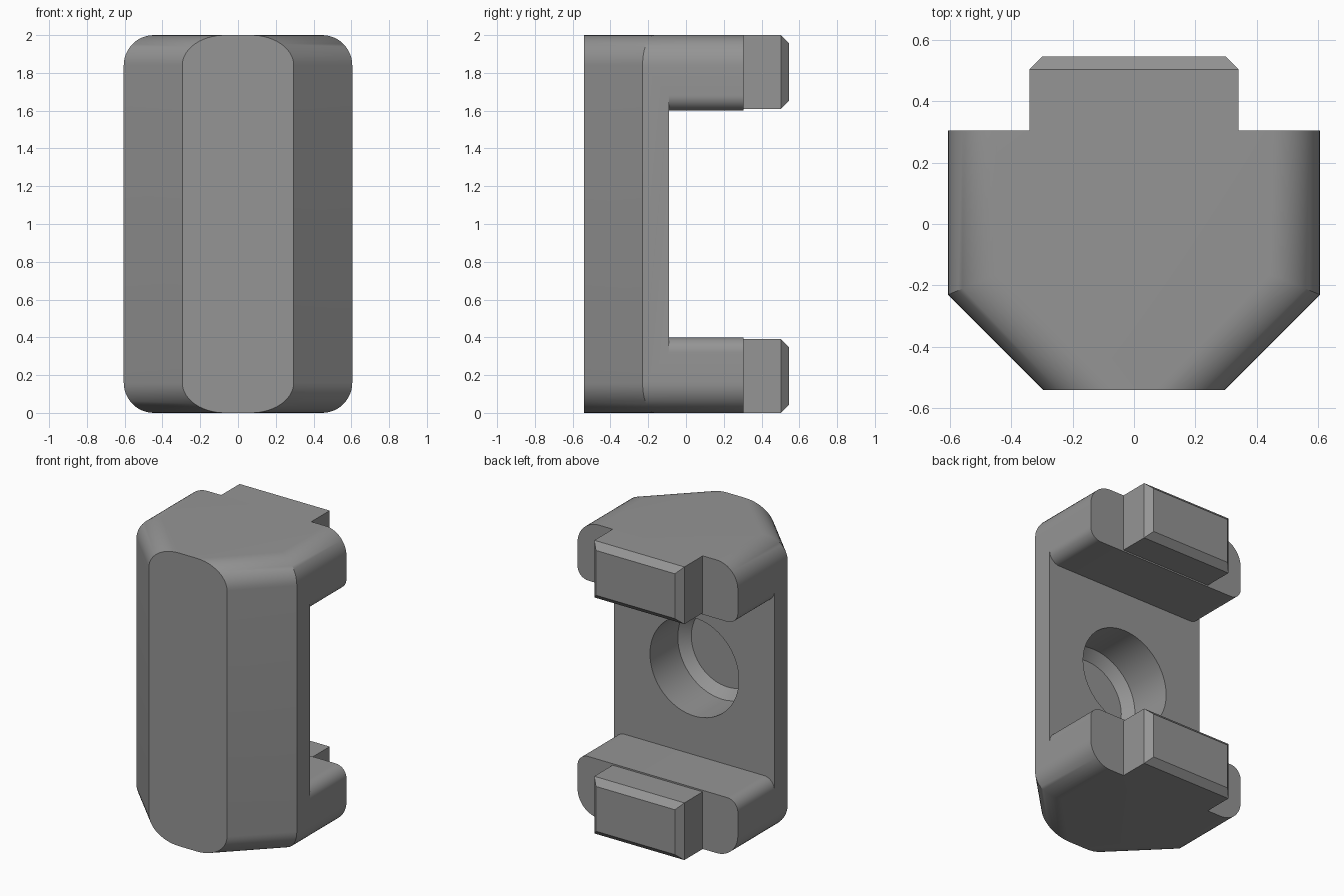
import bpy, bmesh, math

if "Cube" in bpy.data.objects:
    bpy.data.objects.remove(bpy.data.objects["Cube"])

grey = bpy.data.materials.new("plain grey")
grey.diffuse_color = (0.30, 0.30, 0.30, 1)
grey.use_nodes = True
grey.node_tree.nodes["Principled BSDF"].inputs["Base Color"].default_value = grey.diffuse_color


def loft(name, rings):
    """Solid skinned through equal-length rings of points, capped at both ends."""
    bm = bmesh.new()
    vs = [[bm.verts.new(p) for p in ring] for ring in rings]
    n = len(rings[0])
    for a, b in zip(vs, vs[1:]):
        for i in range(n):
            j = (i + 1) % n
            bm.faces.new((a[i], a[j], b[j], b[i]))
    bm.faces.new(vs[0])
    bm.faces.new(vs[-1])
    bmesh.ops.recalc_face_normals(bm, faces=bm.faces)
    me = bpy.data.meshes.new(name)
    bm.to_mesh(me)
    bm.free()
    me.materials.append(grey)
    ob = bpy.data.objects.new(name, me)
    bpy.context.collection.objects.link(ob)
    return ob


def activate(ob):
    bpy.ops.object.select_all(action='DESELECT')
    ob.select_set(True)
    bpy.context.view_layer.objects.active = ob


def cut(ob, cutter):
    mod = ob.modifiers.new("cut", 'BOOLEAN')
    mod.operation = 'DIFFERENCE'
    mod.solver = 'EXACT'
    mod.object = cutter
    activate(ob)
    bpy.ops.object.modifier_apply(modifier=mod.name)
    bpy.data.objects.remove(cutter)


W, FRONT, BACK, WALL = 0.605, -0.54, 0.305, -0.09
R, R_IN, STEPS = 0.16, 0.08, 12


# Body: bevelled-front outline, inset along an arc at top and bottom
def outline(d, z):
    w, xf, ys = W - d, 0.295 - d * math.sqrt(2), -0.23 + d * (math.sqrt(2) - 1)
    return [(-w, BACK, z), (w, BACK, z), (w, ys, z),
            (xf, FRONT, z), (-xf, FRONT, z), (-w, ys, z)]


arc = [i * math.pi / 2 / STEPS for i in range(STEPS + 1)]
low = [(R * (1 - math.sin(a)), R * (1 - math.cos(a))) for a in arc]
levels = low + [(d, 2 - z) for d, z in reversed(low)]
body = loft("body", [outline(d, z) for d, z in levels])

# Slot between the arms, flared so the arms' inner edges come out rounded
corner = [(W - R_IN + R_IN * math.sin(a), 0.6 + R_IN * (1 - math.cos(a))) for a in arc]
corner.append((W + 0.1, 0.6 + R_IN))
profile = []
for sx, sz in ((1, 1), (1, -1), (-1, -1), (-1, 1)):
    pts = [(sx * x, 1 + sz * z) for x, z in corner]
    profile += pts if sx * sz > 0 else pts[::-1]
cut(body, loft("slot_cutter", [[(x, y, z) for x, z in profile] for y in (WALL, 0.5)]))


# Blind round hole with a bevelled floor
def circle(r, y, n=64):
    return [(r * math.cos(2 * math.pi * i / n), y, 1 + r * math.sin(2 * math.pi * i / n))
            for i in range(n)]


cut(body, loft("hole_cutter", [circle(0.335, 0.1), circle(0.335, WALL - 0.30),
                               circle(0.275, WALL - 0.36)]))

# Merge flat strips, then smooth the rounded parts
bm = bmesh.new()
bm.from_mesh(body.data)
bmesh.ops.remove_doubles(bm, verts=bm.verts, dist=1e-5)
bmesh.ops.dissolve_limit(bm, angle_limit=math.radians(0.5), verts=bm.verts, edges=bm.edges)
bm.to_mesh(body.data)
bm.free()
activate(body)
bpy.ops.object.shade_smooth_by_angle(angle=math.radians(30))


# End tabs: blocks with a chamfered outer end
def tab(name, z0, z1, x=0.34, c=0.042):
    def rect(d, y):
        return [(-x + d, y, z0 + d), (x - d, y, z0 + d), (x - d, y, z1 - d), (-x + d, y, z1 - d)]
    loft(name, [rect(0, BACK), rect(0, 0.503), rect(c, 0.545)])


tab("lower_tab", 0, 0.39)
tab("upper_tab", 1.61, 2)
